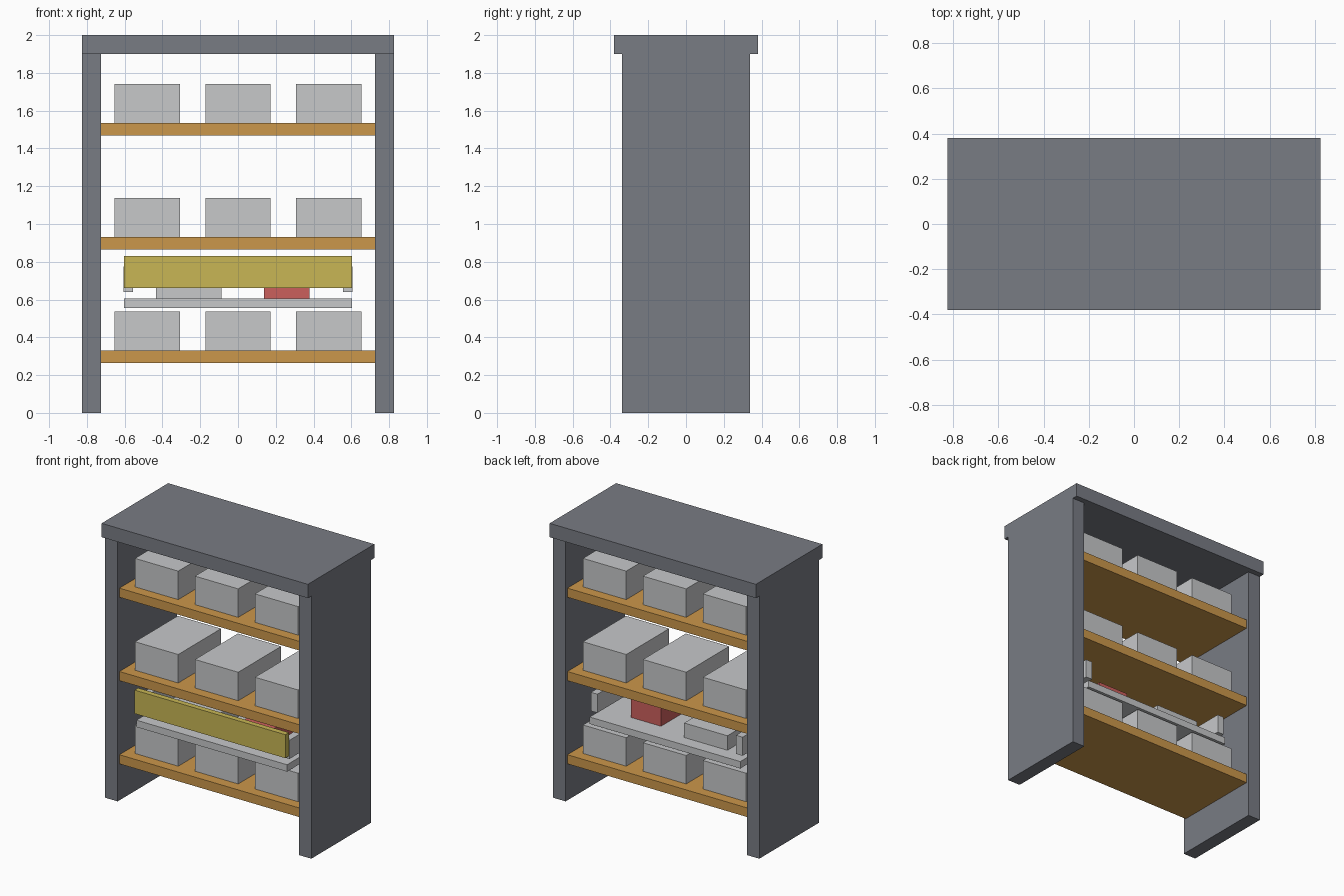
import bpy
import bmesh
from mathutils import Vector

default = bpy.data.objects.get("Cube")
if default:
    bpy.data.objects.remove(default, do_unlink=True)


def material(name, rgb):
    mat = bpy.data.materials.new(name)
    mat.use_nodes = True
    mat.diffuse_color = (*rgb, 1)
    mat.node_tree.nodes["Principled BSDF"].inputs["Base Color"].default_value = (*rgb, 1)
    return mat


def block(name, low, high, mat):
    """Flat-shaded box between two opposite corners."""
    low, high = Vector(low), Vector(high)
    mesh = bpy.data.meshes.new(name)
    bm = bmesh.new()
    bmesh.ops.create_cube(bm, size=1)
    bmesh.ops.scale(bm, vec=high - low, verts=bm.verts)
    bm.to_mesh(mesh)
    bm.free()
    mesh.materials.append(mat)
    obj = bpy.data.objects.new(name, mesh)
    obj.location = (low + high) / 2
    bpy.context.collection.objects.link(obj)
    return obj


slate = material("slate grey", (0.19, 0.20, 0.23))
wood = material("warm wood", (0.60, 0.31, 0.07))
pale = material("pale grey", (0.57, 0.58, 0.59))
yellow = material("mustard yellow", (0.58, 0.47, 0.09))
red = material("muted red", (0.60, 0.115, 0.108))

# Cabinet frame, open at the front and back
block("top_panel", (-0.825, -0.38, 1.9), (0.825, 0.38, 2), slate)
for side, x in (("right", -0.775), ("left", 0.775)):
    block(side + "_side_panel", (x - 0.05, -0.34, 0), (x + 0.05, 0.34, 1.9), slate)

# Shelves, each carrying a row of three boxes
for level, top in (("lower", 0.33), ("middle", 0.932), ("upper", 1.535)):
    block(level + "_shelf", (-0.725, -0.32, top - 0.066), (0.725, 0.32, top), wood)
    for place, x in (("right", -0.48), ("centre", 0), ("left", 0.48)):
        block(f"{level}_{place}_box", (x - 0.173, -0.245, top),
              (x + 0.173, 0.245, top + 0.206), pale)

# Drawer: tray, front plate and side rails
block("drawer_tray", (-0.603, -0.3, 0.555), (0.603, 0.24, 0.605), pale)
block("drawer_front", (-0.603, -0.32, 0.66), (0.603, -0.28, 0.83), yellow)
for side, x in (("right", -0.581), ("left", 0.581)):
    block(side + "_drawer_rail", (x - 0.026, -0.28, 0.64), (x + 0.026, 0.22, 0.775), pale)

# Drawer contents
block("drawer_grey_box", (-0.433, -0.205, 0.605), (-0.087, 0.145, 0.71), pale)
block("drawer_red_box", (0.137, -0.15, 0.605), (0.378, 0.09, 0.74), red)
